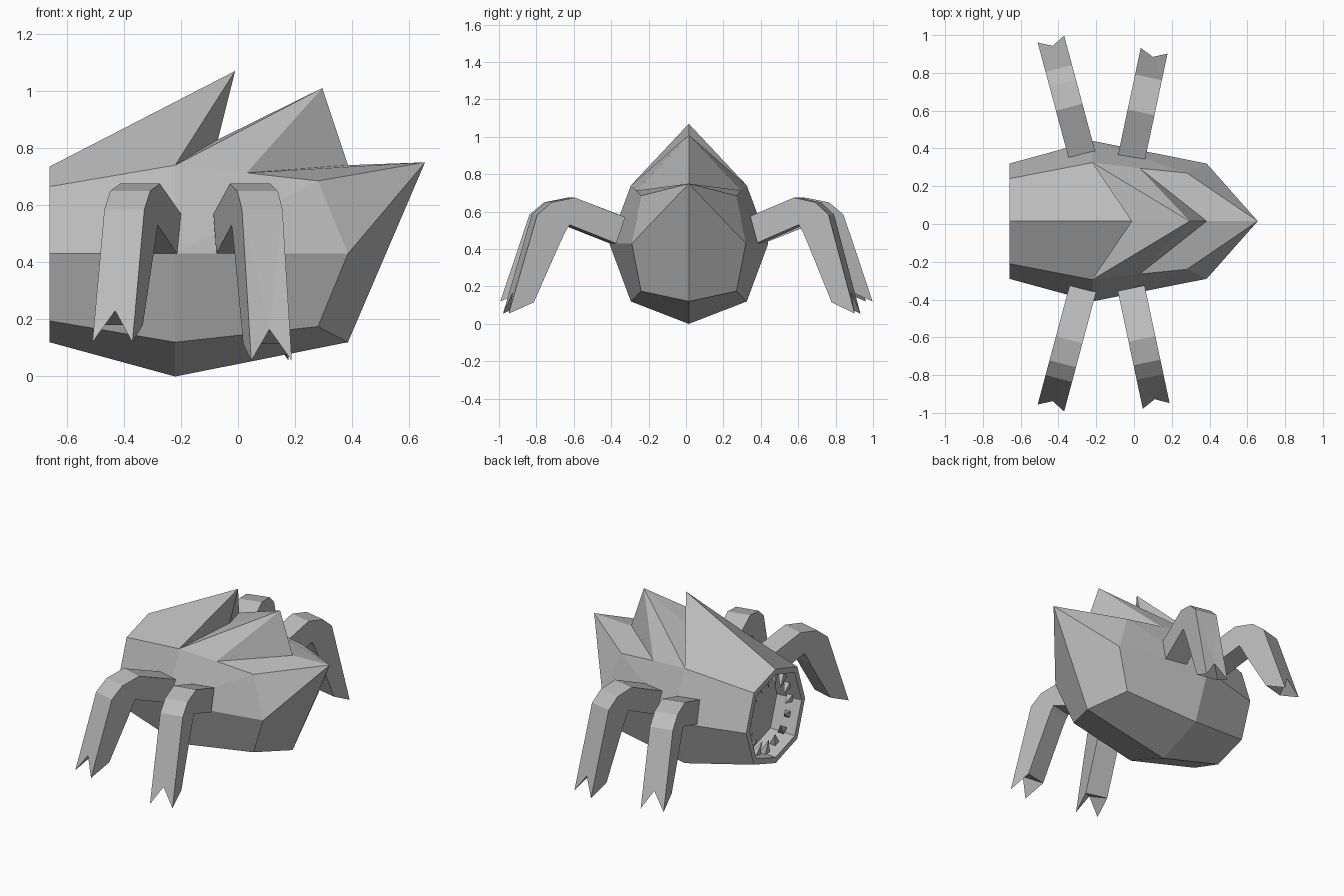
import bpy, bmesh, math
from mathutils import Vector

cube = bpy.data.objects.get("Cube")
if cube:
    bpy.data.objects.remove(cube, do_unlink=True)

grey = bpy.data.materials.new("stone_grey")
grey.use_nodes = True
COLOR = (0.5, 0.5, 0.5, 1)
grey.diffuse_color = COLOR
grey.node_tree.nodes["Principled BSDF"].inputs["Base Color"].default_value = COLOR

MID_Y, MID_Z, MOUTH_X = 0.015, 0.43, -0.66


def finish(name, bm):
    bmesh.ops.recalc_face_normals(bm, faces=bm.faces[:])
    mesh = bpy.data.meshes.new(name)
    bm.to_mesh(mesh)
    bm.free()
    mesh.materials.append(grey)
    obj = bpy.data.objects.new(name, mesh)
    bpy.context.collection.objects.link(obj)


def build_body():
    # One half of the faceted shell: (x, half width, z)
    points = {
        "ridge0": (MOUTH_X, 0, 0.735), "upper0": (MOUTH_X, 0.225, 0.665),
        "mid0": (MOUTH_X, 0.305, MID_Z), "lower0": (MOUTH_X, 0.225, 0.195),
        "keel0": (MOUTH_X, 0, 0.12),
        "upper1": (-0.22, 0.31, 0.74), "mid1": (-0.22, 0.425, MID_Z),
        "lower1": (-0.22, 0.31, 0.12), "keel1": (-0.22, 0, 0),
        "spike1": (-0.01, 0, 1.07), "valley": (-0.07, 0, 0.83),
        "spike2": (0.295, 0, 1.01), "notch": (0.385, 0, 0.74),
        "shoulder": (0.03, 0.28, 0.713), "upper2": (0.28, 0.255, 0.685),
        "mid2": (0.385, 0.305, MID_Z), "lower2": (0.28, 0.255, 0.175),
        "keel2": (0.385, 0, 0.12), "tail": (0.655, 0, 0.75),
    }
    faces = [
        # Flanks and belly around the open end
        ("ridge0", "upper0", "upper1", "spike1"),
        ("upper0", "mid0", "mid1", "upper1"),
        ("mid0", "lower0", "lower1", "mid1"),
        ("lower0", "keel0", "keel1", "lower1"),
        # Two back spikes
        ("upper1", "valley", "spike1"),
        ("upper1", "shoulder", "spike2"),
        ("upper1", "spike2", "valley"),
        ("shoulder", "notch", "spike2"),
        # Flanks, belly and point of the tail
        ("shoulder", "upper2", "tail", "notch"),
        ("upper1", "mid1", "upper2", "shoulder"),
        ("mid1", "mid2", "upper2"),
        ("mid1", "lower1", "lower2", "mid2"),
        ("lower1", "keel1", "keel2", "lower2"),
        ("mid2", "lower2", "keel2", "tail"),
        ("upper2", "mid2", "tail"),
    ]
    bm = bmesh.new()
    halves = []
    centre = {}
    for side in (1, -1):
        verts = {}
        for name, (x, y, z) in points.items():
            if name in centre:
                verts[name] = centre[name]
                continue
            verts[name] = bm.verts.new((x, MID_Y + side * y, z))
            if y == 0:
                centre[name] = verts[name]
        for face in faces:
            bm.faces.new([verts[n] for n in face])
        halves.append(verts)

    # Rim, throat wall and throat floor of the open end
    left, right = halves
    ring = [left[n] for n in ("ridge0", "upper0", "mid0", "lower0", "keel0")]
    ring += [right[n] for n in ("lower0", "mid0", "upper0")]
    outer = ring
    for x, scale in ((MOUTH_X, 0.88), (MOUTH_X + 0.17, 0.84)):
        inner = [bm.verts.new((x, MID_Y + (v.co.y - MID_Y) * scale,
                               MID_Z + (v.co.z - MID_Z) * scale)) for v in ring]
        for i in range(len(ring)):
            j = (i + 1) % len(ring)
            bm.faces.new((outer[i], outer[j], inner[j], inner[i]))
        outer = inner
    bm.faces.new(outer)
    finish("body", bm)


def build_teeth(count=16):
    # Small pyramids pointing in from the throat wall
    bm = bmesh.new()
    deep = Vector((1, 0, 0))
    for i in range(count):
        angle = math.tau * i / count
        out = Vector((0, math.cos(angle), math.sin(angle)))
        across = Vector((0, -math.sin(angle), math.cos(angle)))
        root = Vector((MOUTH_X + 0.08, MID_Y, MID_Z)) + out * 0.26
        base = [bm.verts.new(root + across * u * 0.022 + deep * v * 0.022)
                for u, v in ((1, 1), (-1, 1), (-1, -1), (1, -1))]
        tip = bm.verts.new(root - out * 0.09 - deep * 0.03)
        bm.faces.new(base)
        for k in range(4):
            bm.faces.new((base[k], base[(k + 1) % 4], tip))
    finish("teeth", bm)


def build_leg(name, origin, angle, side, reach, tip_z, width=0.145):
    # Bent strip from hip to foot: (distance from hip, z)
    outer = [(0, 0.57), (0.28, 0.675), (0.41, 0.65), (0.49, 0.585), (0.65, tip_z)]
    inner = [(0.05, MID_Z), (0.31, 0.53), (0.33, 0.50), (0.36, 0.44), (0.51, tip_z + 0.06)]
    along = Vector((math.sin(angle), side * math.cos(angle), 0))
    across = Vector((along.y, -along.x, 0))
    bm = bmesh.new()

    def put(point, offset):
        co = Vector((*origin, point[1]))
        return bm.verts.new(co + along * point[0] * reach + across * offset * width / 2)

    o = [[put(p, s) for p in outer] for s in (-1, 1)]
    n = [[put(p, s) for p in inner] for s in (-1, 1)]
    for i in range(4):
        j = i + 1
        for s in (0, 1):
            bm.faces.new((o[s][i], o[s][j], n[s][j], n[s][i]))
        bm.faces.new((n[0][i], n[0][j], n[1][j], n[1][i]))
        if i < 3:
            bm.faces.new((o[0][i], o[0][j], o[1][j], o[1][i]))
    bm.faces.new((o[0][0], o[1][0], n[1][0], n[0][0]))

    # Forked foot
    fork = put((0.613, tip_z + 0.11), 0)
    bm.faces.new((o[0][3], o[1][3], fork))
    for s in (0, 1):
        bm.faces.new((o[s][3], o[s][4], fork))
        bm.faces.new((n[s][4], o[s][4], fork))
    bm.faces.new((n[0][4], n[1][4], fork))
    finish(name, bm)


build_body()
build_teeth()
# Front and back leg pairs
for label, side, hip, mouth_reach, tail_reach in (
        ("front", -1, -0.34, 1.01, 0.98), ("back", 1, 0.345, 1.01, 0.9)):
    build_leg(label + "_mouth_leg", (-0.27, hip), math.radians(-15), side, mouth_reach, 0.12)
    build_leg(label + "_tail_leg", (-0.015, hip), math.radians(12), side, tail_reach, 0.055)
